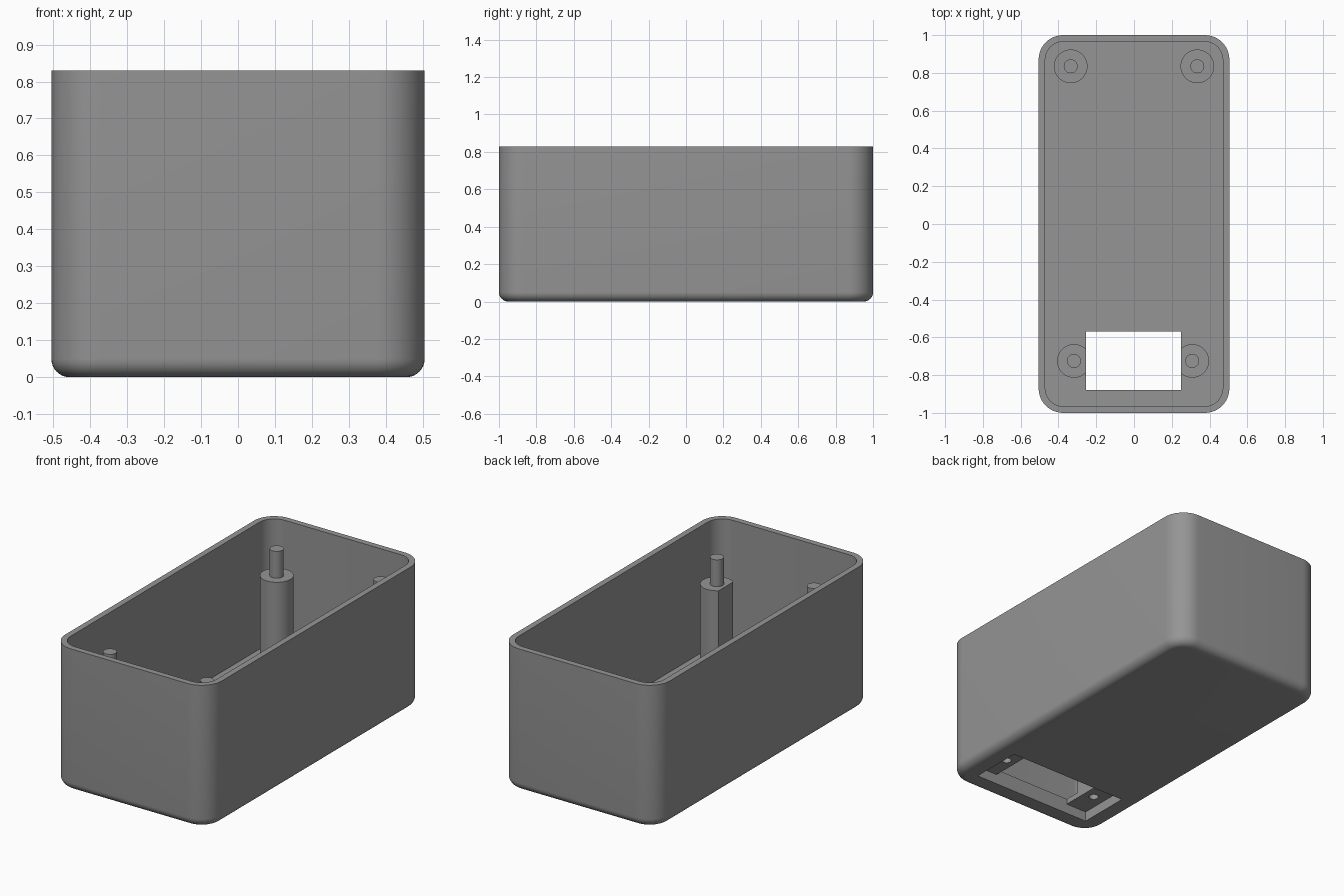
import bpy, bmesh, math

if "Cube" in bpy.data.objects:
    bpy.data.objects.remove(bpy.data.objects["Cube"])

grey = bpy.data.materials.new("grey plastic")
grey.diffuse_color = (0.3, 0.3, 0.3, 1)
grey.use_nodes = True
grey.node_tree.nodes["Principled BSDF"].inputs["Base Color"].default_value = grey.diffuse_color

HX, HY, H = 0.505, 1.0, 0.83       # half sizes and height of the case
R, WALL, FLOOR, FILLET = 0.13, 0.035, 0.09, 0.05
RECESS = 0.058                     # depth of the pocket in the underside


def rounded_ring(inset, z, seg=12):
    """Rounded rectangle of points, inset from the outer outline."""
    r = R - inset
    pts = []
    for k, (sx, sy) in enumerate([(1, 1), (-1, 1), (-1, -1), (1, -1)]):
        for i in range(seg + 1):
            a = math.pi / 2 * (k + i / seg)
            pts.append((sx * (HX - R) + r * math.cos(a), sy * (HY - R) + r * math.sin(a), z))
    return pts


def loft(name, rings):
    """Skin a stack of closed rings and cap both ends."""
    bm = bmesh.new()
    loops = [[bm.verts.new(p) for p in ring] for ring in rings]
    n = len(loops[0])
    for a, b in zip(loops, loops[1:]):
        for i in range(n):
            j = (i + 1) % n
            bm.faces.new((a[i], a[j], b[j], b[i]))
    bm.faces.new(loops[0][::-1])
    bm.faces.new(loops[-1])
    bmesh.ops.recalc_face_normals(bm, faces=bm.faces)
    me = bpy.data.meshes.new(name)
    bm.to_mesh(me)
    bm.free()
    ob = bpy.data.objects.new(name, me)
    me.materials.append(grey)
    bpy.context.collection.objects.link(ob)
    return ob


def circle(x, y, r, z, n=40):
    return [(x + r * math.cos(2 * math.pi * i / n), y + r * math.sin(2 * math.pi * i / n), z)
            for i in range(n)]


def box(name, x0, x1, y0, y1, z0, z1):
    return loft(name, [[(x0, y0, z), (x1, y0, z), (x1, y1, z), (x0, y1, z)] for z in (z0, z1)])


def cut(ob, cutters):
    bpy.context.view_layer.objects.active = ob
    for c in cutters:
        m = ob.modifiers.new("cut", 'BOOLEAN')
        m.operation, m.solver, m.object = 'DIFFERENCE', 'EXACT', c
        bpy.ops.object.modifier_apply(modifier=m.name)


# open case: rounded bottom edge, outer wall, rim, inner wall, floor
rings = []
for i in range(9):
    a = math.pi / 2 * i / 8
    rings.append(rounded_ring(FILLET * (1 - math.sin(a)), FILLET * (1 - math.cos(a))))
rings += [rounded_ring(0, H), rounded_ring(WALL, H), rounded_ring(WALL, FLOOR)]
case = loft("case", rings)

# stepped posts with a thin pin on top
posts = []
for label, x, y in [("back_left", -0.335, 0.835), ("back_right", 0.335, 0.835),
                    ("front_left", -0.318, -0.725), ("front_right", 0.308, -0.725)]:
    posts.append(loft(label + "_post", [circle(x, y, r, z) for r, z in
                      [(0.089, FLOOR - 0.01), (0.089, 0.57), (0.037, 0.57), (0.037, 0.726)]]))

# window through the floor, shallow pocket below it, screw holes under the front posts
window = box("window_cutter", -0.255, 0.25, -0.88, -0.57, -0.1, 1)
pocket = box("pocket_cutter", -0.39, 0.385, -0.88, -0.57, -0.1, RECESS)
holes = [loft("hole_cutter", [circle(x, -0.725, 0.026, z, 24) for z in (-0.1, 0.4)])
         for x in (-0.318, 0.308)]
cut(case, [pocket, window] + holes)
for post, hole in zip(posts[2:], holes):
    cut(post, [window, hole])
for c in [window, pocket] + holes:
    bpy.data.objects.remove(c)

# smooth curves, sharp edges
for ob in [case] + posts:
    bpy.ops.object.select_all(action='DESELECT')
    ob.select_set(True)
    bpy.context.view_layer.objects.active = ob
    bpy.ops.object.shade_smooth_by_angle(angle=math.radians(30))
